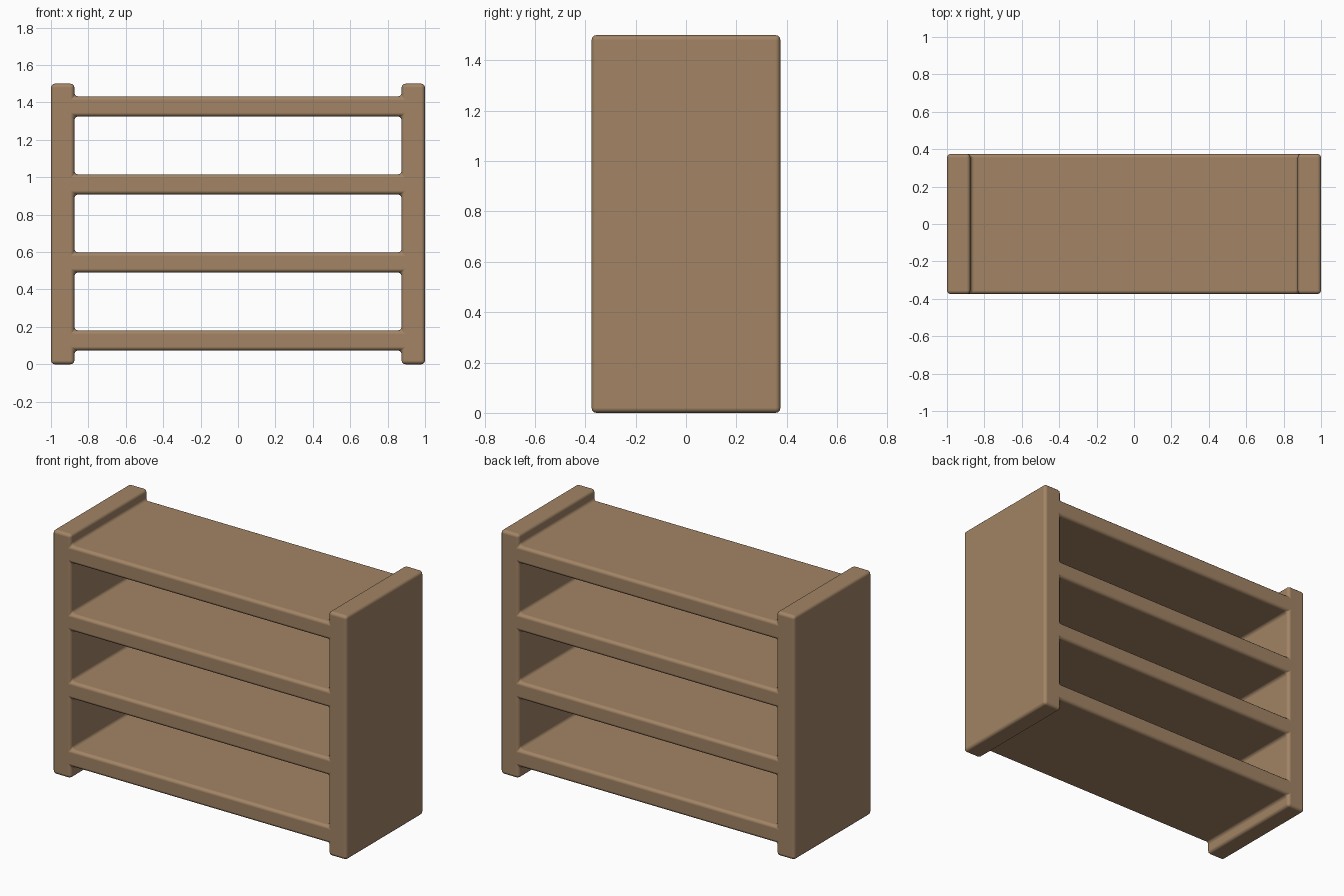
import bpy
import bmesh

default = bpy.data.objects.get("Cube")
if default:
    bpy.data.objects.remove(default, do_unlink=True)

# Overall dimensions
HALF_W, HALF_D, HEIGHT = 1.0, 0.375, 1.5
INNER = 0.875
SHELF_T, FIRST, PITCH, SHELVES = 0.107, 0.074, 0.417, 4
ROUND = 0.02

# Wood colour
wood = bpy.data.materials.new("light_brown_wood")
wood.use_nodes = True
colour = (0.36, 0.23, 0.13, 1)
wood.diffuse_color = colour
wood.node_tree.nodes["Principled BSDF"].inputs["Base Color"].default_value = colour

# Front outline: two side panels joined by evenly spaced shelves
xs = [-HALF_W, -INNER, INNER, HALF_W]
zs = [0]
for i in range(SHELVES):
    bottom = FIRST + i * PITCH
    zs += [bottom, bottom + SHELF_T]
zs.append(HEIGHT)

bm = bmesh.new()
grid = [[bm.verts.new((x, -HALF_D, z)) for x in xs] for z in zs]
for row in range(len(zs) - 1):
    for col in range(3):
        is_panel = col != 1
        is_shelf = row % 2 == 1
        if is_panel or is_shelf:
            low, high = grid[row], grid[row + 1]
            bm.faces.new((low[col], low[col + 1], high[col + 1], high[col]))

# Give the outline its depth
result = bmesh.ops.extrude_face_region(bm, geom=bm.faces[:])
moved = [g for g in result["geom"] if isinstance(g, bmesh.types.BMVert)]
bmesh.ops.translate(bm, verts=moved, vec=(0, 2 * HALF_D, 0))
bmesh.ops.recalc_face_normals(bm, faces=bm.faces[:])

mesh = bpy.data.meshes.new("shelf_unit")
bm.to_mesh(mesh)
bm.free()
mesh.materials.append(wood)
shelf_unit = bpy.data.objects.new("shelf_unit", mesh)
bpy.context.collection.objects.link(shelf_unit)

# Softly rounded edges and joints
bevel = shelf_unit.modifiers.new("rounded_edges", "BEVEL")
bevel.width = ROUND
bevel.segments = 3
bevel.limit_method = "ANGLE"

bpy.ops.object.select_all(action="DESELECT")
shelf_unit.select_set(True)
bpy.context.view_layer.objects.active = shelf_unit
bpy.ops.object.shade_smooth_by_angle()
for polygon in mesh.polygons:
    polygon.use_smooth = True
mesh.attributes.remove(mesh.attributes["sharp_edge"]) if "sharp_edge" in mesh.attributes else None
bevel.harden_normals = True
